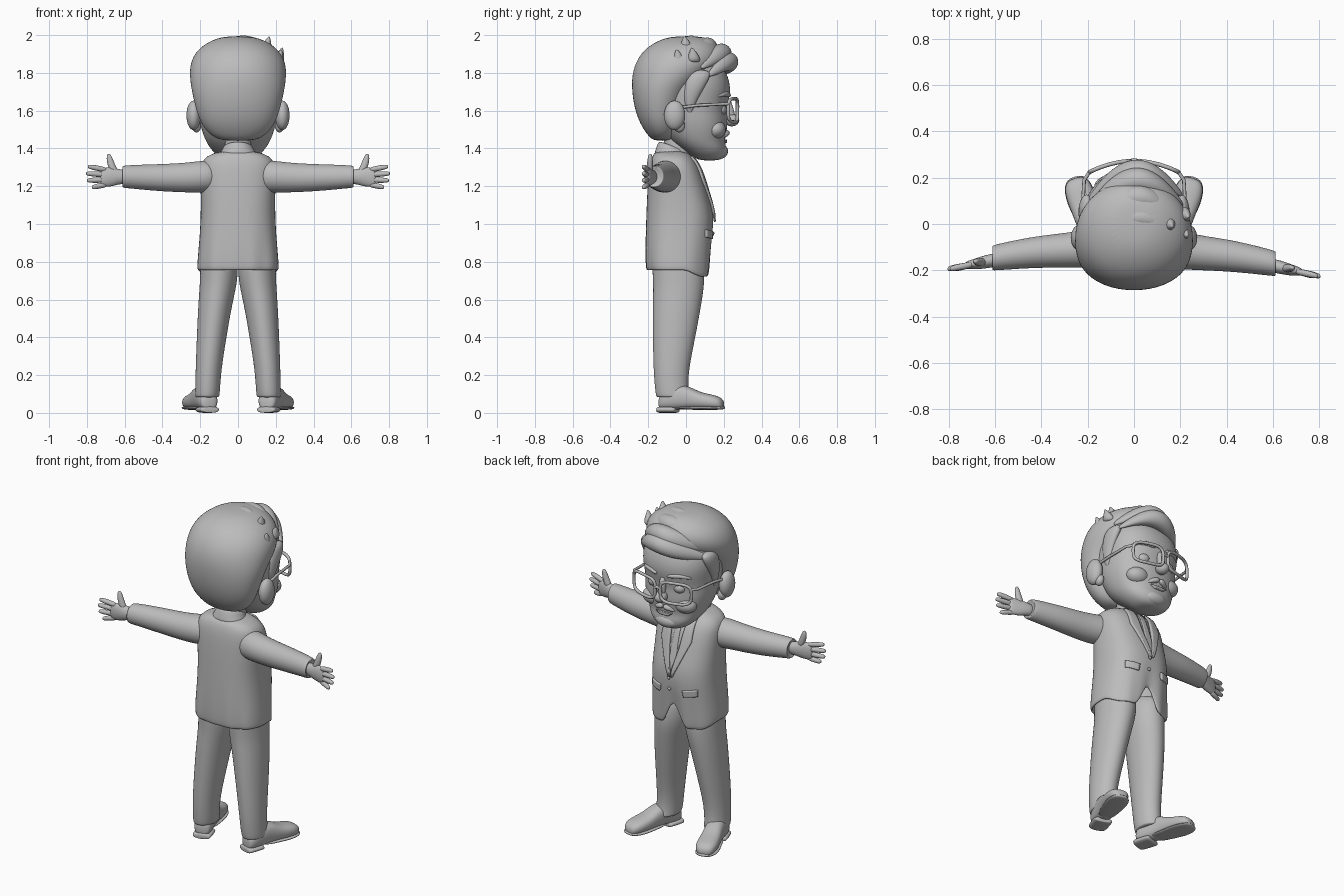
import bpy, bmesh
from math import cos, sin, pi, copysign
from mathutils import Vector
from mathutils.bvhtree import BVHTree

cube = bpy.data.objects.get("Cube")
if cube:
    bpy.data.objects.remove(cube, do_unlink=True)

clay = bpy.data.materials.new("clay grey")
clay.use_nodes = True
clay.diffuse_color = (0.5, 0.5, 0.5, 1)
clay.node_tree.nodes["Principled BSDF"].inputs["Base Color"].default_value = (0.5, 0.5, 0.5, 1)

X, Y, Z = Vector((1, 0, 0)), Vector((0, 1, 0)), Vector((0, 0, 1))
SIDES = (("left", -1), ("right", 1))


def finish(name, bm, sub=0, thick=0):
    bmesh.ops.recalc_face_normals(bm, faces=bm.faces)
    mesh = bpy.data.meshes.new(name)
    bm.to_mesh(mesh)
    bm.free()
    mesh.materials.append(clay)
    mesh.shade_smooth()
    obj = bpy.data.objects.new(name, mesh)
    bpy.context.collection.objects.link(obj)
    if thick:
        mod = obj.modifiers.new("Thickness", 'SOLIDIFY')
        mod.thickness, mod.offset = thick, -1
    if sub:
        mod = obj.modifiers.new("Smooth", 'SUBSURF')
        mod.levels = mod.render_levels = sub
    return obj


def loft(name, rings, u=X, v=Y, n=16, power=2, sub=2, bottom=True, shape=None, thick=0):
    """Skin superellipse rings given as (x, y, z, half size on u, half size on v)."""
    bm = bmesh.new()
    loops = []
    for x, y, z, a, b in rings:
        loop = []
        for i in range(n):
            c, s = cos(2 * pi * i / n), sin(2 * pi * i / n)
            c, s = (copysign(abs(k) ** (2 / power), k) for k in (c, s))
            p = Vector((x, y, z)) + u * (a * c) + v * (b * s)
            loop.append(bm.verts.new(shape(p) if shape else p))
        loops.append(loop)
    for lo, hi in zip(loops, loops[1:]):
        for i in range(n):
            j = (i + 1) % n
            bm.faces.new((lo[i], lo[j], hi[j], hi[i]))
    bm.faces.new(loops[-1])
    if bottom:
        bm.faces.new(loops[0][::-1])
    return finish(name, bm, sub, thick)


def level(z, half, back, front, x=0):
    """Horizontal ring from its half width and its back and front limits."""
    return (x, (back + front) / 2, z, half, (front - back) / 2)


def ball(name, loc, size):
    bm = bmesh.new()
    bmesh.ops.create_uvsphere(bm, u_segments=24, v_segments=16, radius=1)
    for v in bm.verts:
        v.co = Vector(loc) + Vector(a * b for a, b in zip(v.co, size))
    return finish(name, bm)


def wire(name, points, radius, cyclic=False):
    curve = bpy.data.curves.new(name, 'CURVE')
    curve.dimensions, curve.bevel_depth, curve.bevel_resolution = '3D', radius, 2
    line = curve.splines.new('POLY')
    line.points.add(len(points) - 1)
    for p, co in zip(line.points, points):
        p.co = (*co, 1)
    line.use_cyclic_u = cyclic
    curve.materials.append(clay)
    obj = bpy.data.objects.new(name, curve)
    bpy.context.collection.objects.link(obj)


def patch(name, edge_a, edge_b, target, lift=0.008, side=1, steps=6):
    """Plate laid on the face side of the target between two (x, z) edges."""
    bpy.context.view_layer.update()
    tree = BVHTree.FromObject(target, bpy.context.evaluated_depsgraph_get())
    bm = bmesh.new()

    def resample(edge):
        out = []
        for p, q in zip(edge, edge[1:]):
            out += [Vector(p).lerp(Vector(q), k / steps) for k in range(steps)]
        return out + [Vector(edge[-1])]

    rows = []
    for a, b in zip(resample(edge_a), resample(edge_b)):
        row = []
        for k in range(steps + 1):
            x, z = a.lerp(b, k / steps)
            hit = tree.ray_cast(Vector((x * side, 1, z)), -Y)[0]
            row.append(bm.verts.new((x * side, (hit.y if hit else 0) + lift, z)))
        rows.append(row)
    for r, q in zip(rows, rows[1:]):
        for k in range(steps):
            bm.faces.new((r[k], r[k + 1], q[k + 1], q[k]))
    return finish(name, bm, 0, lift + 0.004)


# Jacket with cutaway front hem
def cutaway(p):
    low = min(1, max(0, (0.98 - p.z) / 0.2))
    if p.y > 0 and low:
        gap = max(0, 1 - abs(p.x) / 0.07)
        p.z += low * (0.13 * gap - 0.035 * (1 - gap) * min(1, p.y / 0.08))
    p.y += low * 0.004 * sin(p.x * 60)
    return p


jacket = loft("jacket", [
    level(0.755, .214, -.208, .12), level(0.77, .216, -.212, .125),
    level(0.83, .213, -.215, .13), level(0.93, .203, -.214, .14),
    level(1.05, .197, -.21, .15), level(1.15, .197, -.206, .118),
    level(1.25, .2, -.2, .09), level(1.32, .198, -.192, .062),
    level(1.36, .17, -.178, .03), level(1.39, .09, -.16, 0),
], n=48, power=2.5, sub=1, bottom=False, shape=cutaway, thick=0.012)

# Shirt, tie, lapels, pockets and buttons
patch("shirt_front", [(-.055, 1.365), (0, 1.05)], [(.055, 1.365), (.002, 1.05)], jacket, 0.004)
patch("tie", [(-.014, 1.35), (-.02, 1.15), (-.004, 1.07)],
      [(.014, 1.35), (.02, 1.15), (.004, 1.07)], jacket, 0.01)
for name, s in SIDES:
    patch(name + "_lapel", [(.05, 1.365), (.035, 1.2), (0, 1.03)],
          [(.095, 1.36), (.1, 1.24), (.014, 1.03)], jacket, 0.014, s)
    patch(name + "_pocket_flap", [(.075, .96), (.08, .92)], [(.155, .97), (.155, .93)],
          jacket, 0.01, s)
for i in range(2):
    ball("jacket_button", (0.012, .152 - .008 * i, 1.02 - .07 * i), (.01, .006, .01))


# Collar and neck
def slope(p):
    p.z -= (p.y + .14) * .35
    return p


loft("jacket_collar", [level(1.34, .14, -.175, .02), level(1.38, .105, -.165, .02),
     level(1.43, .08, -.15, .015), level(1.44, .072, -.14, .01)], shape=slope)
loft("neck", [level(1.3, .075, -.12, .02), level(1.4, .07, -.12, .04),
     level(1.52, .075, -.12, .06)])

# Trousers, shoes, sleeves and hands
for name, s in SIDES:
    loft(name + "_trouser_leg", [
        level(.88, .09, -.18, .08, .1 * s), level(.76, .103, -.182, .1, .1 * s),
        level(.68, .1, -.176, .1, .104 * s), level(.58, .092, -.178, .085, .12 * s),
        level(.4, .08, -.178, .052, .14 * s), level(.22, .069, -.174, .014, .157 * s),
        level(.12, .067, -.165, .014, .161 * s), level(.09, .066, -.16, .025, .163 * s),
        level(.08, .062, -.155, .02, .163 * s)])

    ahead = Vector((.3 * s, .95, 0)).normalized()
    across = ahead.cross(Z)

    def shoe(part, rows):
        rings = []
        for t, half, low, high in rows:
            p = Vector((.148 * s, -.14, 0)) + ahead * t
            rings.append((p.x, p.y, (low + high) / 2, half, (high - low) / 2))
        loft(name + part, rings, across, Z, power=2.5)

    shoe("_shoe", [(0, .03, .02, .08), (.015, .053, .015, .11), (.09, .056, .015, .15),
                   (.16, .055, .02, .145), (.22, .06, .02, .11), (.29, .064, .02, .098),
                   (.335, .052, .02, .085), (.355, .028, .025, .06)])
    shoe("_shoe_sole", [(.1, .045, .02, .035), (.18, .054, .016, .036), (.26, .068, .015, .036),
                        (.33, .06, .016, .036), (.362, .03, .02, .038)])
    shoe("_shoe_heel", [(-.008, .045, 0, .03), (0, .055, 0, .035), (.09, .056, 0, .035),
                        (.1, .05, 0, .03)])

    def arm_point(x, y, z, a, b):
        return (x * s, y - .02 * s * x, z, a, b)

    loft(name + "_sleeve", [arm_point(*r) for r in (
        (.1, -.09, 1.25, .08, .08), (.18, -.105, 1.252, .088, .088),
        (.27, -.118, 1.245, .077, .08), (.42, -.128, 1.245, .07, .073),
        (.56, -.15, 1.25, .06, .064), (.605, -.158, 1.25, .056, .06),
        (.615, -.16, 1.25, .052, .056), (.6, -.16, 1.25, .035, .035))], Y, Z)
    loft(name + "_palm", [arm_point(*r) for r in (
        (.58, -.165, 1.25, .03, .036), (.63, -.173, 1.25, .03, .04),
        (.665, -.182, 1.25, .027, .052), (.71, -.19, 1.247, .02, .052),
        (.73, -.194, 1.245, .014, .045))], Y, Z)
    for i, finger in enumerate(("index", "middle", "ring", "little")):
        base = 1.286 - .026 * i
        tip = 1.303 - .036 * i
        reach = (.795, .805, .8, .775)[i]
        loft(f"{name}_{finger}_finger", [arm_point(x, y, z, r, r) for x, y, z, r in (
            (.69, -.188, base, .014), (.74, -.198, (base + tip) / 2, .0165),
            (reach - .012, -.207, tip, .014), (reach, -.21, tip, .008))], Y, Z, 8)
    loft(name + "_thumb", [arm_point(*r) for r in (
        (.65, -.178, 1.265, .02, .024), (.67, -.178, 1.31, .018, .022),
        (.681, -.176, 1.35, .014, .017), (.684, -.175, 1.373, .007, .008))], Y, X, 10)

# Face
face = loft("face", [
    level(1.335, .06, .07, .18), level(1.36, .11, .03, .208), level(1.4, .148, -.03, .217),
    level(1.44, .172, -.08, .204), level(1.49, .192, -.12, .218), level(1.55, .207, -.15, .222),
    level(1.61, .212, -.18, .215), level(1.68, .22, -.2, .236), level(1.75, .225, -.2, .236),
    level(1.84, .2, -.18, .2), level(1.9, .12, -.1, .12)], n=24, power=2.25)
ball("nose", (0, .242, 1.55), (.036, .04, .033))
loft("nose_bridge", [(0, .215, 1.67, .018, .02), (0, .228, 1.61, .02, .024),
                     (0, .24, 1.56, .026, .028)], n=12)
patch("lower_lip", [(-.055, 1.447), (.055, 1.447)], [(-.03, 1.43), (.03, 1.43)], face, 0.01)
ball("chin", (0, .18, 1.385), (.075, .042, .04))
for name, s in SIDES:
    loft(name + "_upper_lip", [(.075 * s, .19, 1.46, .006, .006), (.04 * s, .21, 1.478, .02, .018),
         (0, .217, 1.485, .02, .016)], Y, Z, 12)
    ball(name + "_cheek", (.105 * s, .155, 1.5), (.068, .056, .05))
    ball(name + "_eye", (.085 * s, .175, 1.605), (.04, .04, .034))
    loft(name + "_eyebrow", [(.165 * s, .165, 1.675, .012, .008), (.11 * s, .212, 1.695, .018, .015),
         (.03 * s, .232, 1.678, .012, .012)], Y, Z, 12)
    ball(name + "_ear", (.235 * s, -.06, 1.575), (.038, .056, .078))
    ball(name + "_ear_lobe", (.22 * s, -.035, 1.52), (.025, .03, .035))

    # Spectacles
    rim = []
    for i in range(32):
        c, d = cos(pi * i / 16), sin(pi * i / 16)
        x = .105 + .088 * copysign(abs(c) ** .55, c)
        rim.append((x * s, .272 - 1.3 * x * x, 1.602 + .062 * copysign(abs(d) ** .55, d)))
    wire(name + "_spectacle_rim", rim, .009, True)
    wire(name + "_spectacle_arm", [(.192 * s, .224, 1.635), (.215 * s, .19, 1.635),
         (.222 * s, .06, 1.628), (.232 * s, -.04, 1.615)], .008)
wire("spectacle_bridge", [(-.02, .272, 1.615), (0, .276, 1.622), (.02, .272, 1.615)], .008)

# Hair cap, swept fringe and tufts
loft("hair_cap", [
    level(1.44, .08, -.17, -.08), level(1.465, .145, -.2, -.05), level(1.53, .198, -.245, -.03),
    level(1.62, .228, -.276, 0), level(1.71, .248, -.288, .045), level(1.78, .258, -.288, .13),
    level(1.85, .256, -.272, .19), level(1.92, .222, -.228, .19), level(1.97, .15, -.155, .15),
    level(1.995, .07, -.07, .08)], n=24, power=2.1)
for y, z, r in ((.228, 1.858, .054), (.19, 1.9, .058), (.115, 1.932, .058), (.03, 1.948, .052)):
    strand = []
    for i in range(9):
        t = i / 4 - 1
        strand.append((.215 * t, y - .13 * t * t + .02 * t, z - .075 * t * t + .012 * sin(3 * t),
                       r * (1 - .8 * t * t), r * (1 - .8 * t * t)))
    loft("fringe_lock", strand, Y, Z, 12)
for x, y, z, lean in ((.14, 0, 1.91, .025), (.205, .04, 1.85, .03), (.2, -.04, 1.84, .03)):
    loft("hair_tuft", [(x, y, z, .045, .05), (x + lean * .6, y, z + .05, .022, .026),
                       (x + lean, y - .01, z + .085, .004, .004)], n=10)
for name, s in SIDES:
    loft(name + "_sideburn", [(.2 * s, .02, 1.58, .01, .012), (.208 * s, .02, 1.65, .022, .035),
         (.215 * s, .05, 1.74, .03, .06), (.2 * s, .08, 1.82, .035, .07)], n=12)
